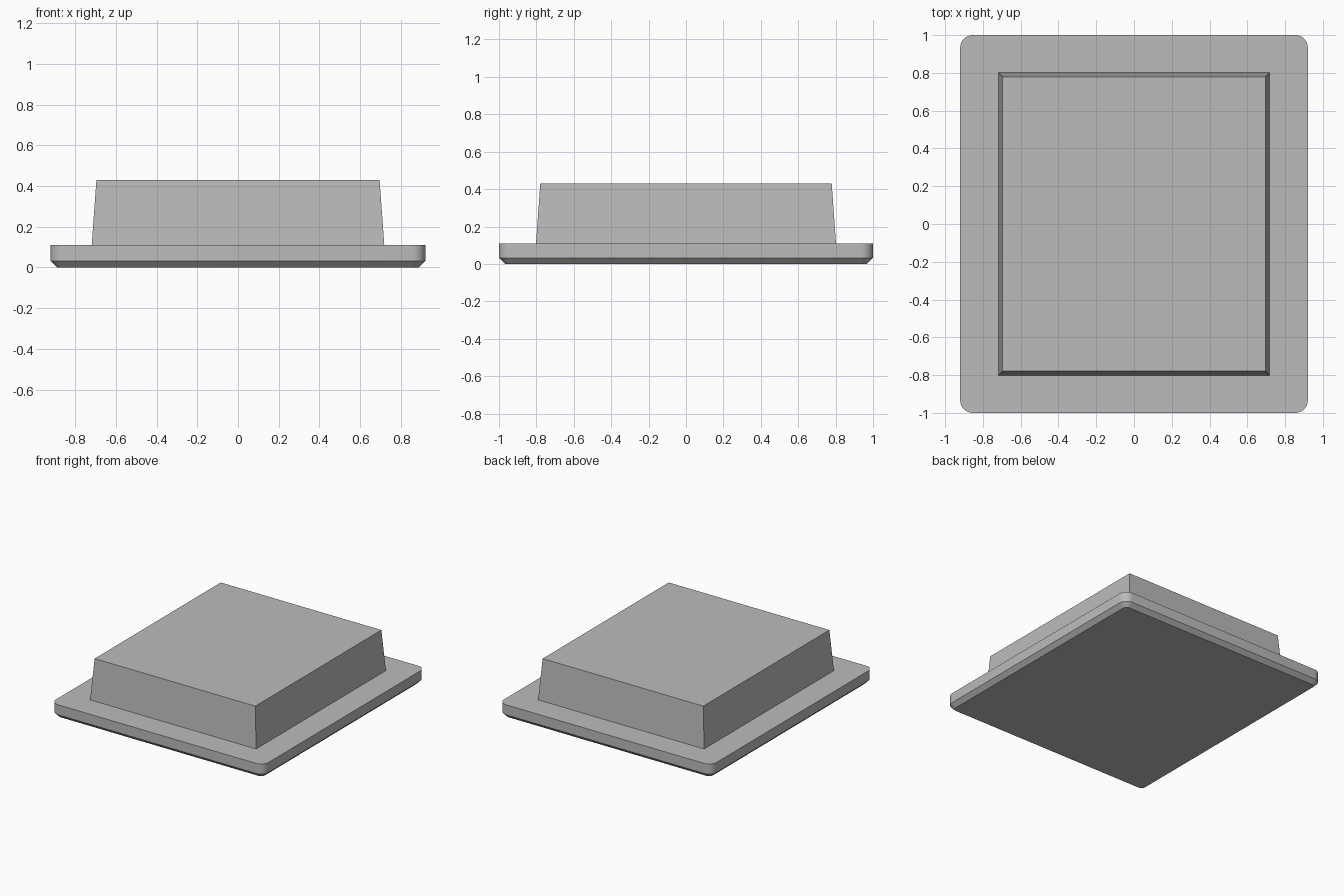
import bpy, bmesh, math

cube = bpy.data.objects.get("Cube")
if cube:
    bpy.data.objects.remove(cube, do_unlink=True)

grey = bpy.data.materials.new("plain grey")
grey.use_nodes = True
colour = (0.5, 0.5, 0.5, 1)
grey.diffuse_color = colour
grey.node_tree.nodes["Principled BSDF"].inputs["Base Color"].default_value = colour


def outline(hx, hy, r, z, steps):
    """Counter-clockwise rectangle with rounded corners (steps = 0 for sharp)."""
    points = []
    for i, (sx, sy) in enumerate([(1, 1), (-1, 1), (-1, -1), (1, -1)]):
        for k in range(steps + 1):
            a = math.pi / 2 * (i + k / max(steps, 1))
            dx, dy = (r * math.cos(a), r * math.sin(a)) if steps else (0, 0)
            points.append((sx * (hx - r) + dx, sy * (hy - r) + dy, z))
    return points


def loft(name, sections):
    """Closed solid through a stack of matching outlines."""
    bm = bmesh.new()
    rings = [[bm.verts.new(p) for p in s] for s in sections]
    n = len(rings[0])
    for low, high in zip(rings, rings[1:]):
        for i in range(n):
            j = (i + 1) % n
            bm.faces.new((low[i], low[j], high[j], high[i]))
    bm.faces.new(rings[0][::-1])
    bm.faces.new(rings[-1])
    mesh = bpy.data.meshes.new(name)
    bm.to_mesh(mesh)
    bm.free()
    mesh.materials.append(grey)
    obj = bpy.data.objects.new(name, mesh)
    bpy.context.collection.objects.link(obj)
    return obj


# Flange plate with rounded corners and a chamfered lower edge
plate = loft("base_plate", [
    outline(0.888, 0.968, 0.033, 0, 8),
    outline(0.92, 1.0, 0.065, 0.032, 8),
    outline(0.92, 1.0, 0.065, 0.11, 8),
])
bpy.ops.object.select_all(action='DESELECT')
plate.select_set(True)
bpy.context.view_layer.objects.active = plate
bpy.ops.object.shade_smooth_by_angle(angle=math.radians(30))

# Tapered block standing on the plate
loft("raised_block", [
    outline(0.718, 0.802, 0, 0.11, 0),
    outline(0.695, 0.779, 0, 0.43, 0),
])
